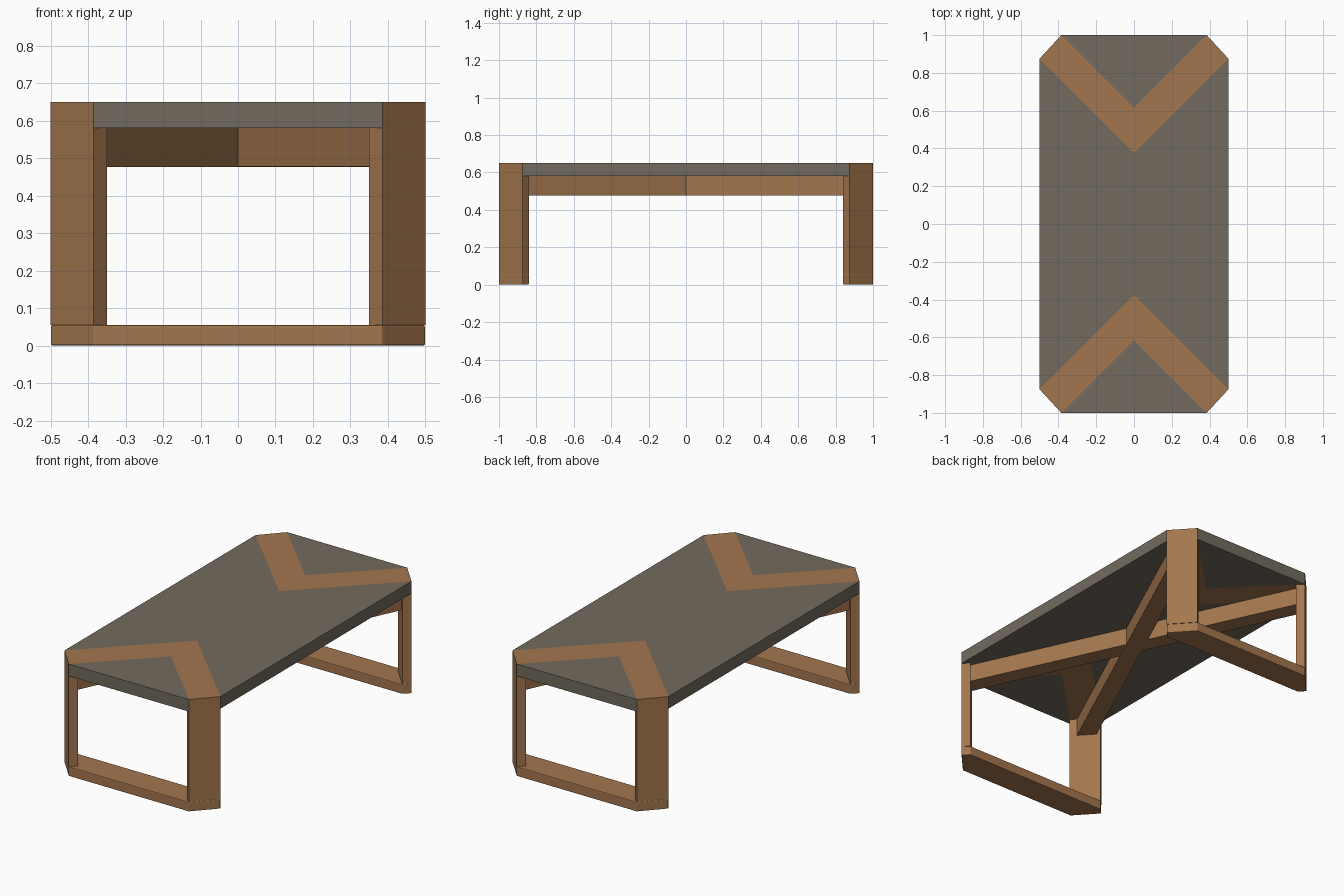
import bpy, bmesh
from mathutils import Vector

if "Cube" in bpy.data.objects:
    bpy.data.objects.remove(bpy.data.objects["Cube"])


def material(name, rgb):
    m = bpy.data.materials.new(name)
    m.diffuse_color = (*rgb, 1)
    m.use_nodes = True
    m.node_tree.nodes["Principled BSDF"].inputs["Base Color"].default_value = m.diffuse_color
    return m


wood = material("warm wood", (0.37, 0.182, 0.077))
stone = material("grey top", (0.168, 0.147, 0.112))


def prism(name, outline, z0, z1, mat, bevel=0.0):
    """Extrude a flat outline from z0 to z1."""
    bm = bmesh.new()
    face = bm.faces.new([bm.verts.new((x, y, z0)) for x, y in outline])
    ext = bmesh.ops.extrude_face_region(bm, geom=[face])
    verts = [v for v in ext["geom"] if isinstance(v, bmesh.types.BMVert)]
    bmesh.ops.translate(bm, verts=verts, vec=(0, 0, z1 - z0))
    bmesh.ops.recalc_face_normals(bm, faces=bm.faces)
    me = bpy.data.meshes.new(name)
    bm.to_mesh(me)
    bm.free()
    me.materials.append(mat)
    ob = bpy.data.objects.new(name, me)
    bpy.context.collection.objects.link(ob)
    if bevel:
        b = ob.modifiers.new("soft edges", "BEVEL")
        b.width, b.segments = bevel, 2
    return ob


TOP, UNDER, BEAM, FOOT = 0.65, 0.58, 0.477, 0.055
CX, CY = 0.385, 0.875        # ends of the cut corners
IN, OUT = 0.615, 0.375       # inner and outer tips of the chevrons
T = 0.035                    # leg thickness along each axis

# Centre panel with notched ends
prism("centre_panel", [(0.5, -CY), (0.5, CY), (0, OUT), (-0.5, CY),
                       (-0.5, -CY), (0, -OUT)], UNDER, TOP, stone)

for end, s in (("front", -1), ("back", 1)):
    # Triangular end panel and the wooden chevron around it
    prism(end + "_end_panel", [(-CX, s), (CX, s), (0, s * IN)], UNDER, TOP, stone)
    prism(end + "_chevron", [(-CX, s), (0, s * IN), (CX, s), (0.5, s * CY),
                             (0, s * OUT), (-0.5, s * CY)], UNDER, TOP, wood)
    # Floor bar joining the two legs
    prism(end + "_foot_bar", [(-0.5, s * CY), (-CX, s), (CX, s), (0.5, s * CY),
                              (0.5 - T, s * (CY - T)), (T - 0.5, s * (CY - T))],
          0, FOOT, wood, 0.004)
    # Plank legs set across the cut corners
    for side, k in (("left", -1), ("right", 1)):
        prism(f"{end}_{side}_leg",
              [(k * CX, s), (k * 0.5, s * CY), (k * (0.5 - T), s * (CY - T)),
               (k * (CX - T), s * (1 - T))], FOOT, UNDER, wood)

# Crossed beams running diagonally between the legs
for name, k in (("cross_beam_a", 1), ("cross_beam_b", -1)):
    tip = Vector((k * 0.425, 0.92))
    n = Vector((tip.y, -tip.x)).normalized() * 0.05
    # second beam is a hair shallower so the crossing faces stay clean
    prism(name, [tip + n, tip - n, -tip - n, -tip + n],
          BEAM + (0.001 if k < 0 else 0), UNDER, wood)
